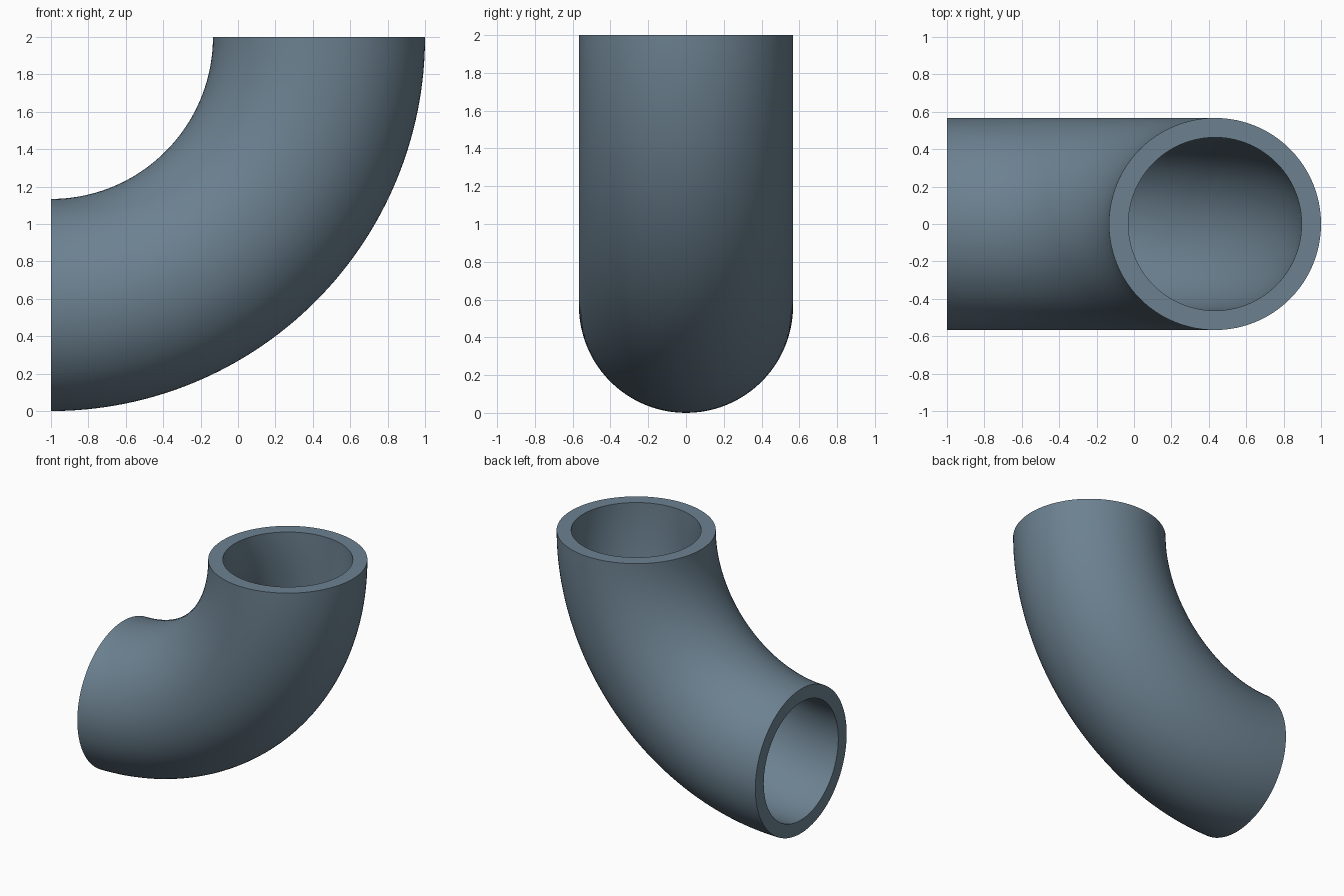
import bpy, bmesh
from math import sin, cos, pi, radians

if "Cube" in bpy.data.objects:
    bpy.data.objects.remove(bpy.data.objects["Cube"])

BEND = 1.433           # centreline bend radius
OUTER, INNER = 0.567, 0.463
SIDES, STEPS = 96, 64  # around the pipe, along the bend

bm = bmesh.new()


def ring(radius, t):
    """Circle of vertices across the pipe at bend angle t."""
    verts = []
    for i in range(SIDES):
        a = 2 * pi * i / SIDES
        r = BEND + radius * cos(a)
        verts.append(bm.verts.new((-1 + r * sin(t), radius * sin(a), 2 - r * cos(t))))
    return verts


def bridge(a, b):
    for i in range(SIDES):
        j = (i + 1) % SIDES
        bm.faces.new((a[i], a[j], b[j], b[i]))


# outer and inner walls swept through a quarter turn
angles = [pi / 2 * k / STEPS for k in range(STEPS + 1)]
walls = [[ring(radius, t) for t in angles] for radius in (OUTER, INNER)]
for wall in walls:
    for a, b in zip(wall, wall[1:]):
        bridge(a, b)

# flat rims at both ends
for end in (0, -1):
    bridge(walls[0][end], walls[1][end])

bmesh.ops.recalc_face_normals(bm, faces=bm.faces)
mesh = bpy.data.meshes.new("pipe_elbow")
bm.to_mesh(mesh)
bm.free()

# slate blue-grey colour
slate = bpy.data.materials.new("slate_blue")
slate.diffuse_color = (0.15, 0.22, 0.28, 1)
slate.use_nodes = True
slate.node_tree.nodes["Principled BSDF"].inputs["Base Color"].default_value = slate.diffuse_color
mesh.materials.append(slate)

elbow = bpy.data.objects.new("pipe_elbow", mesh)
bpy.context.collection.objects.link(elbow)
bpy.context.view_layer.objects.active = elbow
elbow.select_set(True)
bpy.ops.object.shade_smooth_by_angle(angle=radians(30))
